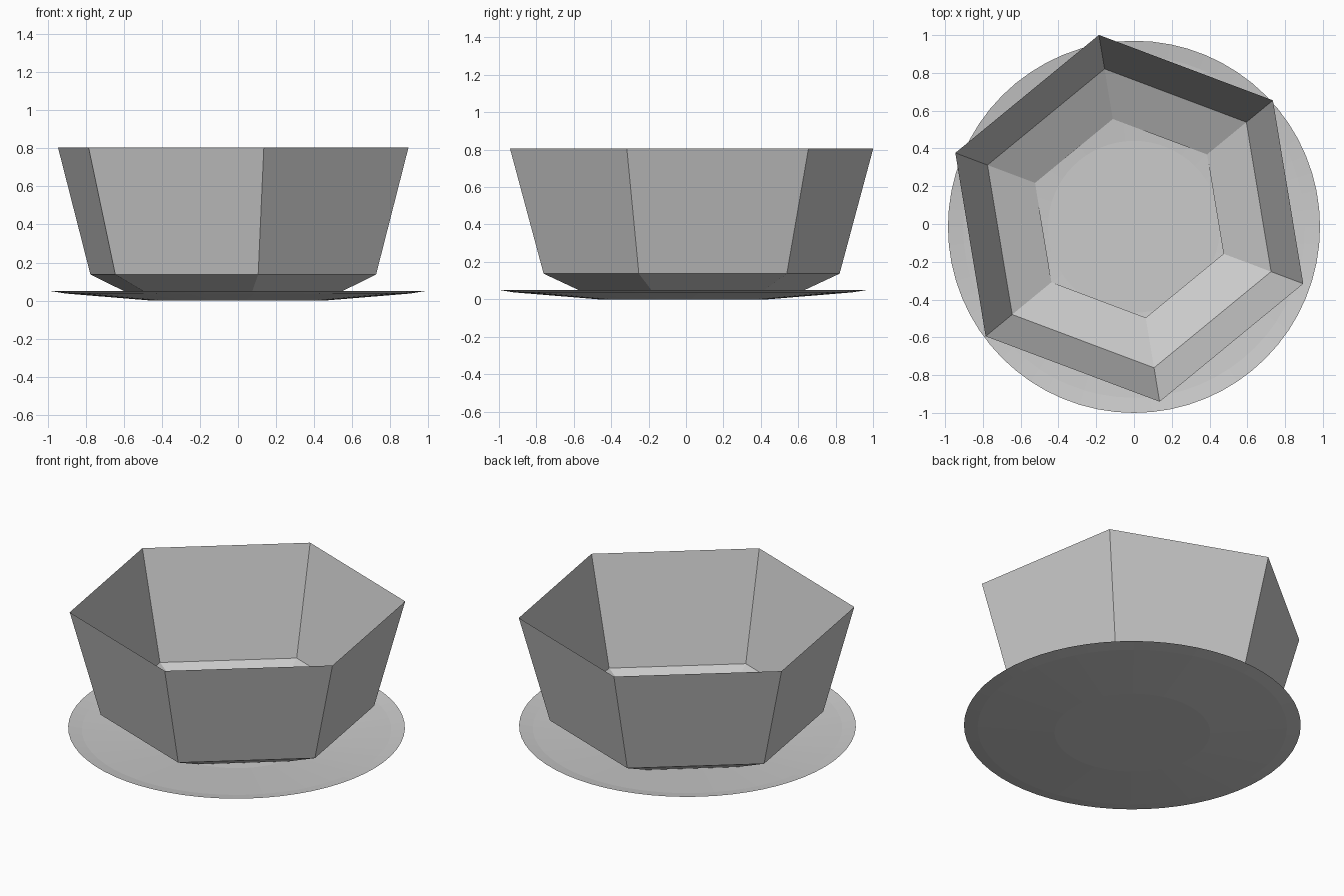
import bpy
import bmesh
import math

cube = bpy.data.objects.get("Cube")
if cube:
    bpy.data.objects.remove(cube, do_unlink=True)

grey = bpy.data.materials.new("light_grey")
colour = (0.6, 0.6, 0.6, 1.0)
grey.diffuse_color = colour
grey.use_nodes = True
grey.node_tree.nodes["Principled BSDF"].inputs["Base Color"].default_value = colour


def lathe(name, profile, sides, turn, centre, floor):
    """Sheet through rings given as (radius, height), with an optional flat floor."""
    bm = bmesh.new()
    rings = []
    for radius, height in profile:
        angles = [turn + math.tau * i / sides for i in range(sides)]
        rings.append([bm.verts.new((radius * math.cos(a), radius * math.sin(a), height))
                      for a in angles])
    if floor:
        bm.faces.new(rings[0])
    for low, high in zip(rings, rings[1:]):
        for i in range(sides):
            j = (i + 1) % sides
            # Wind the faces so that they point into the dish
            bm.faces.new((low[j], low[i], high[i], high[j]))
    mesh = bpy.data.meshes.new(name)
    bm.to_mesh(mesh)
    bm.free()
    mesh.materials.append(grey)
    obj = bpy.data.objects.new(name, mesh)
    obj.location = (*centre, 0)
    bpy.context.collection.objects.link(obj)
    return obj


# Six-sided planter pot, open at the top and resting on the saucer
lathe("pot", [(0.533, 0.013), (0.802, 0.137), (0.984, 0.805)],
      6, math.radians(-20.6), (-0.025, 0.03), False)

# Shallow round saucer with a flat middle and a slightly lifted rim
lathe("saucer", [(0.455, 0.0), (0.905, 0.037), (0.985, 0.05)],
      64, 0, (0, -0.015), True)
